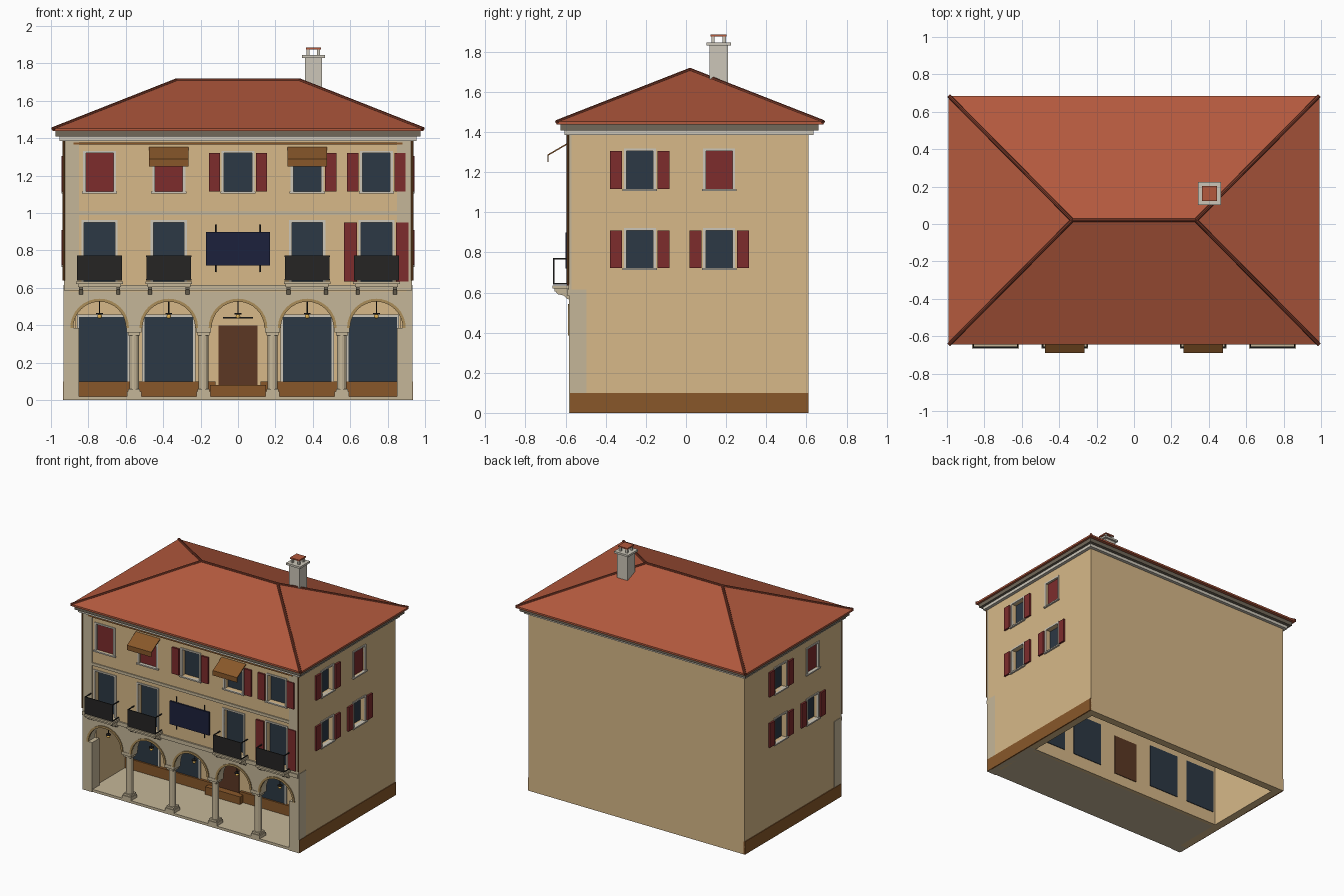
import bpy, bmesh, math
from mathutils import Vector

if "Cube" in bpy.data.objects:
    bpy.data.objects.remove(bpy.data.objects["Cube"])


def material(name, r, g, b):
    m = bpy.data.materials.new(name)
    m.diffuse_color = (*[(c / 255) ** 2.2 for c in (r, g, b)], 1)
    m.use_nodes = True
    m.node_tree.nodes["Principled BSDF"].inputs["Base Color"].default_value = m.diffuse_color
    return m


WALL = material("plaster", 214, 183, 135)
STONE = material("stone", 196, 181, 151)
TRIM = material("pale_trim", 203, 197, 183)
ARCH = material("arch_trim", 170, 140, 90)
TILE = material("roof_tile", 178, 90, 64)
RIDGE = material("ridge_tile", 125, 62, 46)
BROWN = material("brown", 135, 88, 46)
DOOR = material("door_wood", 92, 58, 40)
GLASS = material("glass", 48, 59, 70)
RED = material("shutter_red", 124, 48, 48)
IRON = material("iron", 42, 41, 40)
NAVY = material("sign_blue", 34, 38, 62)
GUTTER = material("gutter", 112, 104, 90)
GLOW = material("lamp_glow", 235, 185, 90)


def finish(name, bm, mat):
    bmesh.ops.recalc_face_normals(bm, faces=bm.faces)
    me = bpy.data.meshes.new(name)
    bm.to_mesh(me)
    bm.free()
    ob = bpy.data.objects.new(name, me)
    bpy.context.collection.objects.link(ob)
    if mat:
        me.materials.append(mat)
    return ob


def boxes(name, mat, *dims):
    """Each box is x0, x1, y0, y1, z0, z1."""
    bm = bmesh.new()
    for x0, x1, y0, y1, z0, z1 in dims:
        vs = bmesh.ops.create_cube(bm, size=1)["verts"]
        for v in vs:
            v.co = ((x0 + x1) / 2 + v.co.x * (x1 - x0),
                    (y0 + y1) / 2 + v.co.y * (y1 - y0),
                    (z0 + z1) / 2 + v.co.z * (z1 - z0))
    return finish(name, bm, mat)


def prism(name, mat, pts, axis, a, b):
    """Extrude a 2D outline along x (points y,z) or y (points x,z)."""
    bm = bmesh.new()
    place = (lambda p, t: (t, p[0], p[1])) if axis == "x" else (lambda p, t: (p[0], t, p[1]))
    f = bm.faces.new([bm.verts.new(place(p, a)) for p in pts])
    ext = bmesh.ops.extrude_face_region(bm, geom=[f])["geom"]
    move = Vector(place((0, 0), b - a))
    bmesh.ops.translate(bm, vec=move, verts=[v for v in ext if isinstance(v, bmesh.types.BMVert)])
    return finish(name, bm, mat)


def rod(name, mat, a, b, r, sides=8):
    a, b = Vector(a), Vector(b)
    bm = bmesh.new()
    bmesh.ops.create_cone(bm, cap_ends=True, segments=sides, radius1=r, radius2=r, depth=(b - a).length)
    ob = finish(name, bm, mat)
    ob.location = (a + b) / 2
    ob.rotation_euler = (b - a).to_track_quat("Z", "Y").to_euler()
    return ob


def on_wall(side, u0, u1, d0, d1, z0, z1):
    """Box from wall coordinates: u along the wall, d outward."""
    if side == "front":
        return (u0, u1, -0.58 - d1, -0.58 - d0, z0, z1)
    if side == "right":
        return (0.93 + d0, 0.93 + d1, u0, u1, z0, z1)
    return (-0.93 - d1, -0.93 - d0, u0, u1, z0, z1)


cuts = []


def window(side, u, w, z0, z1, closed=False, shutters=(), sw=0.06, sill=True):
    h = w / 2
    B = lambda *a: on_wall(side, *a)
    cuts.append(B(u - h, u + h, -0.045, 0.05, z0, z1))
    name = side + "_window"
    if closed:
        boxes(name + "_closed_shutter", RED, B(u - h, u + h, -0.046, -0.012, z0, z1))
    else:
        boxes(name + "_pane", GLASS, B(u - h, u + h, -0.046, -0.035, z0, z1))
    frame = [B(u - h - .014, u - h, -.01, .006, z0, z1), B(u + h, u + h + .014, -.01, .006, z0, z1),
             B(u - h - .014, u + h + .014, -.01, .006, z1, z1 + .012)]
    if sill:
        frame.append(B(u - h - .02, u + h + .02, -.02, .014, z0 - .01, z0))
    boxes(name + "_surround", TRIM, *frame)
    for s in shutters:
        c = u + s * (h + 0.022 + sw / 2)
        boxes(name + "_shutter", RED, B(c - sw / 2, c + sw / 2, 0, 0.014, z0, z1))


BAYS = [-0.74, -0.37, 0, 0.37, 0.74]

# Upper storeys and ground floor shell
upper = boxes("upper_walls", WALL, (-.93, .93, -.58, .61, .58, 1.42))
boxes("ground_walls", WALL, (.87, .93, -.5, .61, 0, .58), (-.93, -.87, -.5, .61, 0, .58),
      (-.87, .87, .55, .61, 0, .58))
boxes("arcade_back_wall", WALL, (-.87, .87, -.13, -.10, 0, .58))
boxes("arcade_floor", STONE, (-.925, .925, -.578, -.10, 0, .02))
boxes("side_plinths", BROWN, (.925, .936, -.578, .61, 0, .10), (-.936, -.925, -.578, .61, 0, .10))

# Shop fronts and door behind the arcade
for x in (-.72, -.37, .37, .72):
    boxes("shop_window", GLASS, (x - .13, x + .13, -.138, -.095, .10, .445))
    boxes("shop_window_surround", TRIM, (x - .142, x - .13, -.142, -.13, .10, .457),
          (x + .13, x + .142, -.142, -.13, .10, .457), (x - .13, x + .13, -.142, -.13, .445, .457))
boxes("shop_plinth", BROWN, (-.87, -.12, -.15, -.13, .02, .10), (.12, .87, -.15, -.13, .02, .10))
boxes("door", DOOR, (-.105, .105, -.138, -.095, .08, .40))
boxes("door_step", BROWN, (-.15, .15, -.19, -.13, .02, .08))
boxes("door_canopy", IRON, (-.08, .08, -.18, -.13, .436, .445))

# Arcade front with five round arches
R, SPRING = 0.145, 0.385
outline = [(-.93, SPRING)]
for c in BAYS:
    outline += [(c - R * math.cos(math.pi * i / 16), SPRING + R * math.sin(math.pi * i / 16)) for i in range(17)]
outline += [(.93, SPRING), (.93, .585), (-.93, .585)]
prism("arcade_front", STONE, outline, "y", -.58, -.50)
for c in BAYS:
    ring = [(c - r * math.cos(t), SPRING + r * math.sin(t))
            for r, order in ((R - .004, range(17)), (R + .012, range(16, -1, -1)))
            for t in [math.pi * i / 16 for i in order]]
    prism("arch_trim", ARCH, ring, "y", -.587, -.57)
    # Hanging lamp
    rod("lamp_rod", IRON, (c, -.54, .53), (c, -.54, .465), .003)
    rod("lamp_cap", IRON, (c, -.54, .458), (c, -.54, .466), .018)
    bm = bmesh.new()
    bmesh.ops.create_uvsphere(bm, u_segments=10, v_segments=6, radius=.013)
    finish("lamp_bulb", bm, GLOW).location = (c, -.54, .448)

# Columns and corner piers
for x in (-.555, -.185, .185, .555):
    boxes("column_base", STONE, (x - .038, x + .038, -.58, -.504, .02, .045),
          (x - .032, x + .032, -.574, -.51, .045, .06))
    rod("column_shaft", STONE, (x, -.542, .05), (x, -.542, .36), .026, 12)
    boxes("column_capital", STONE, (x - .032, x + .032, -.574, -.51, .345, .362),
          (x - .04, x + .04, -.583, -.50, .362, .386))
for s in (-1, 1):
    x0, x1 = sorted((s * .85, s * .933))
    boxes("corner_pier", STONE, (x0, x1, -.583, -.495, 0, .386))
    x0, x1 = sorted((s * .90, s * .933))
    boxes("corner_return", STONE, (x0, x1, -.583, -.495, .386, .615))
    x0, x1 = sorted((s * .85, s * .931))
    boxes("corner_pilaster", STONE, (x0, x1, -.586, -.57, .615, 1.385))
    rod("downpipe", BROWN, (s * .932, -.59, .64), (s * .932, -.59, 1.40), .006)

# String courses
boxes("lower_string_course", STONE, (-.93, .93, -.592, -.57, .585, .615))
boxes("upper_string_course", STONE, (-.85, .85, -.588, -.57, .99, 1.012))
boxes("frieze_line", BROWN, (-.88, .88, -.59, -.57, 1.367, 1.377))

# Top floor windows
for x, closed, sh in zip(BAYS, (1, 1, 0, 0, 0), ((), (), (-1, 1), (1,), (-1, 1))):
    window("front", x, .148, 1.115, 1.32, closed, sh)
# Awnings
for x in (-.37, .37):
    prism("awning", BROWN, [(-.58, 1.352), (-.69, 1.288), (-.69, 1.25), (-.685, 1.25), (-.685, 1.283), (-.58, 1.344)],
          "x", x - .105, x + .105)

# Balcony doors and balconies
for x in (-.74, -.37, .37, .74):
    window("front", x, .165, .635, .95, shutters=(-1, 1) if x > .5 else (), sw=.068, sill=False)
    boxes("balcony_slab", STONE, (x - .125, x + .125, -.665, -.58, .62, .635),
          (x - .115, x + .115, -.655, -.58, .605, .62))
    for d in (-.1, .1):
        prism("balcony_bracket", STONE, [(-.58, .605), (-.65, .605), (-.64, .592), (-.61, .585), (-.592, .568), (-.58, .565)],
              "x", x + d - .01, x + d + .01)
    boxes("balcony_railing", IRON, (x - .12, x + .12, -.662, -.656, .64, .772),
          *[(x + s * .118 - .003, x + s * .118 + .003, -.66, -.58, z, z + .007) for s in (-1, 1) for z in (.64, .765)])

# Hanging sign board
boxes("sign_board", NAVY, (-.17, .17, -.60, -.588, .72, .90))
for x in (-.12, .12):
    rod("sign_rod", IRON, (x, -.586, .685), (x, -.586, .94), .004)

# Side windows
for side, shut_y in (("right", .165), ("left", -.23)):
    for y in (-.23, .165):
        shut = y == shut_y
        window(side, y, .132, 1.115, 1.305, shut, () if shut else (-1, 1))
        window(side, y, .132, .722, .91, False, (-1, 1))

# Cut the window recesses into the upper walls
cutter = boxes("recess_cutter", None, *cuts)
mod = upper.modifiers.new("recesses", "BOOLEAN")
mod.object, mod.solver = cutter, "EXACT"
bpy.context.view_layer.objects.active = upper
bpy.ops.object.modifier_apply(modifier=mod.name)
bpy.data.objects.remove(cutter)

# Cornice and eaves
boxes("cornice_lower", TRIM, (-.955, .955, -.605, .635, 1.385, 1.408))
boxes("cornice_gutter", GUTTER, (-.975, .975, -.625, .66, 1.408, 1.438))

# Hipped roof
bm = bmesh.new()
X, Y0, Y1 = .993, -.645, .685
low = [bm.verts.new((x, y, 1.438)) for x, y in ((-X, Y0), (X, Y0), (X, Y1), (-X, Y1))]
eave = [bm.verts.new((v.co.x, v.co.y, 1.452)) for v in low]
rl, rr = bm.verts.new((-.33, .02, 1.712)), bm.verts.new((.33, .02, 1.712))
bm.faces.new(low)
for i in range(4):
    bm.faces.new((low[i], low[(i + 1) % 4], eave[(i + 1) % 4], eave[i]))
for f in ((eave[0], eave[1], rr, rl), (eave[1], eave[2], rr), (eave[2], eave[3], rl, rr), (eave[3], eave[0], rl)):
    bm.faces.new(f)
finish("hipped_roof", bm, TILE)
rod("roof_ridge", RIDGE, (-.33, .02, 1.71), (.33, .02, 1.71), .01)
for s in (-1, 1):
    for y in (Y0, Y1):
        rod("roof_hip", RIDGE, (s * .33, .02, 1.71), (s * .99, y, 1.45), .01)

# Chimney
cx, cy = .403, .163
sq = lambda h, z0, z1: (cx - h, cx + h, cy - h, cy + h, z0, z1)
boxes("chimney", TRIM, sq(.046, 1.58, 1.83), sq(.061, 1.83, 1.845))
boxes("chimney_vent", TRIM, *[(cx + a - .008, cx + a + .008, cy + b - .008, cy + b + .008, 1.845, 1.875)
                              for a in (-.028, .028) for b in (-.028, .028)])
boxes("chimney_tile", TILE, sq(.04, 1.875, 1.885))
